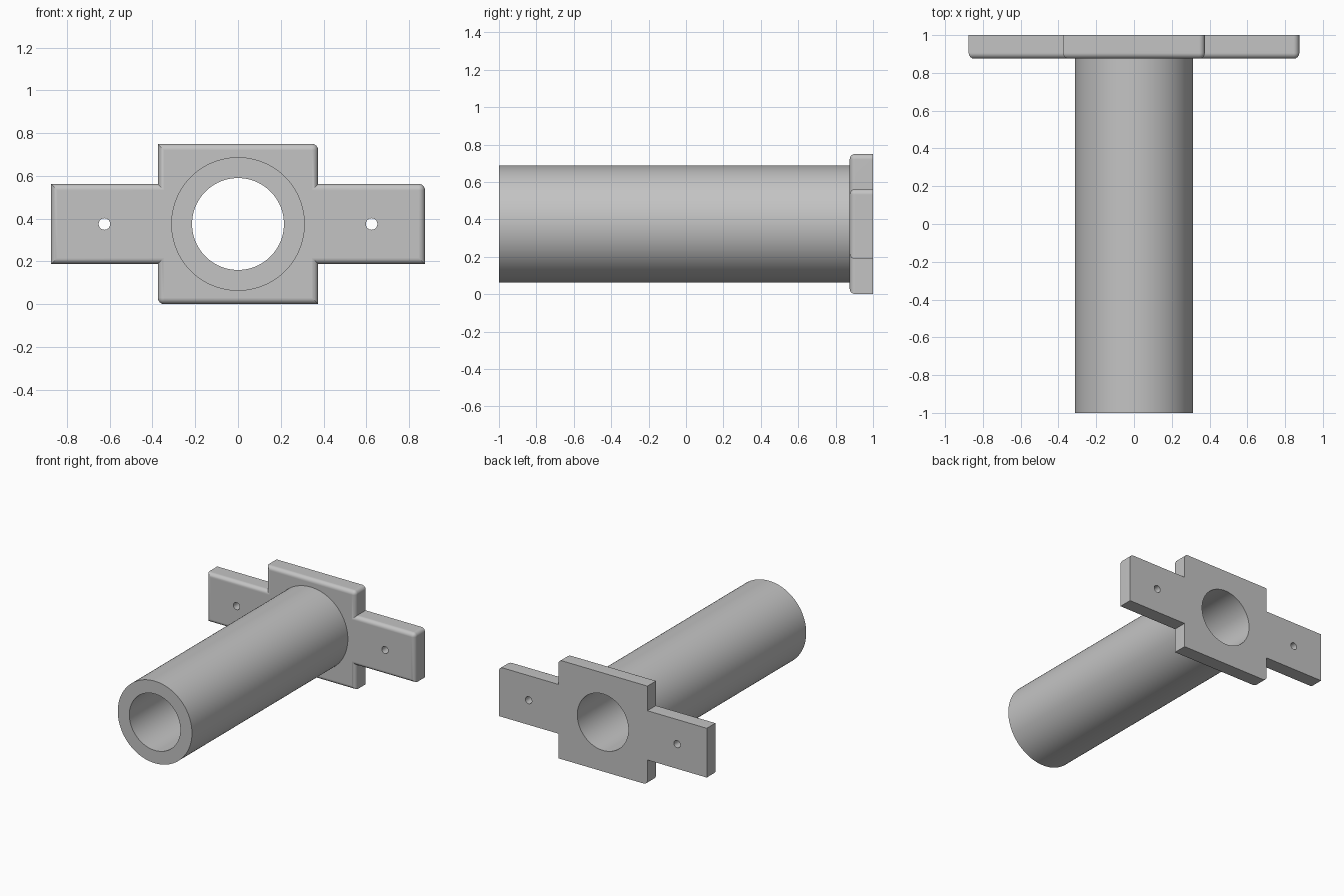
import bpy, bmesh, math
from mathutils import Matrix, Vector

cube = bpy.data.objects.get("Cube")
if cube:
    bpy.data.objects.remove(cube, do_unlink=True)

MID = 0.375            # height of the tube axis
FRONT, BACK = 0.875, 1.0
BORE, OUTER, FILLET = 0.215, 0.3125, 0.03
SEGMENTS = 96

grey = bpy.data.materials.new("plain grey")
grey.use_nodes = True
colour = (0.55, 0.55, 0.55, 1)
grey.diffuse_color = colour
grey.node_tree.nodes["Principled BSDF"].inputs["Base Color"].default_value = colour


def make_object(name, bm):
    bmesh.ops.recalc_face_normals(bm, faces=bm.faces[:])
    mesh = bpy.data.meshes.new(name)
    bm.to_mesh(mesh)
    bm.free()
    mesh.materials.append(grey)
    obj = bpy.data.objects.new(name, mesh)
    bpy.context.collection.objects.link(obj)
    return obj


def activate(obj):
    bpy.ops.object.select_all(action='DESELECT')
    obj.select_set(True)
    bpy.context.view_layer.objects.active = obj


def drill(target, x, radius, segments):
    """Cut a round hole through the target along y."""
    bm = bmesh.new()
    place = Matrix.Translation((x, BACK, MID)) @ Matrix.Rotation(math.pi / 2, 4, 'X')
    bmesh.ops.create_cone(bm, cap_ends=True, segments=segments, radius1=radius,
                          radius2=radius, depth=1, matrix=place)
    cutter = make_object("hole_cutter", bm)
    cutter.hide_render = True
    activate(target)
    mod = target.modifiers.new("hole", 'BOOLEAN')
    mod.operation, mod.solver, mod.object = 'DIFFERENCE', 'EXACT', cutter
    bpy.ops.object.modifier_apply(modifier=mod.name)
    bpy.data.objects.remove(cutter, do_unlink=True)


# Mounting plate: square centre with two arms, filleted around its front rim
body, reach, arm = 0.375, 0.875, 0.1875
quarter = [(reach, arm), (body, arm), (body, body)]
half = quarter + [(-x, z) for x, z in reversed(quarter)]
outline = half + [(-x, -z) for x, z in half]

bm = bmesh.new()
face = bm.faces.new([bm.verts.new((x, FRONT, MID + z)) for x, z in outline])
ext = bmesh.ops.extrude_face_region(bm, geom=[face], use_keep_orig=True)
moved = [v for v in ext["geom"] if isinstance(v, bmesh.types.BMVert)]
bmesh.ops.translate(bm, vec=(0, BACK - FRONT, 0), verts=moved)
bmesh.ops.recalc_face_normals(bm, faces=bm.faces[:])

rounded_corners = [(reach, arm), (body, body), (-body, -body)]


def is_filleted(edge):
    a, b = (v.co for v in edge.verts)
    if abs(a.y - b.y) < 0.01:
        return a.y < FRONT + 0.01
    return any((Vector((a.x, a.z - MID)) - Vector(c)).length < 0.01
               for c in rounded_corners)


bmesh.ops.bevel(bm, geom=[e for e in bm.edges if is_filleted(e)], offset=FILLET,
                segments=6, profile=0.5, affect='EDGES', clamp_overlap=True)
plate = make_object("mounting_plate", bm)

# Bore and screw holes
drill(plate, 0, BORE, SEGMENTS)
for side in (-1, 1):
    drill(plate, side * 0.625, 0.027, 32)

# Hollow tube: a profile turned around the y axis
bm = bmesh.new()
profile = [(BORE, FRONT), (BORE, -1), (OUTER, -1), (OUTER, FRONT)]
verts = [bm.verts.new((r, y, MID)) for r, y in profile]
edges = [bm.edges.new(pair) for pair in zip(verts, verts[1:])]
bmesh.ops.spin(bm, geom=verts + edges, cent=(0, 0, MID), axis=(0, 1, 0),
               angle=math.tau, steps=SEGMENTS, use_duplicate=False)
bmesh.ops.remove_doubles(bm, verts=bm.verts[:], dist=0.0001)
tube = make_object("tube", bm)

# Smooth curves, crisp edges
for obj in (plate, tube):
    activate(obj)
    bpy.ops.object.shade_smooth_by_angle(angle=math.radians(30))
    weighted = obj.modifiers.new("even shading", 'WEIGHTED_NORMAL')
    weighted.keep_sharp = True
